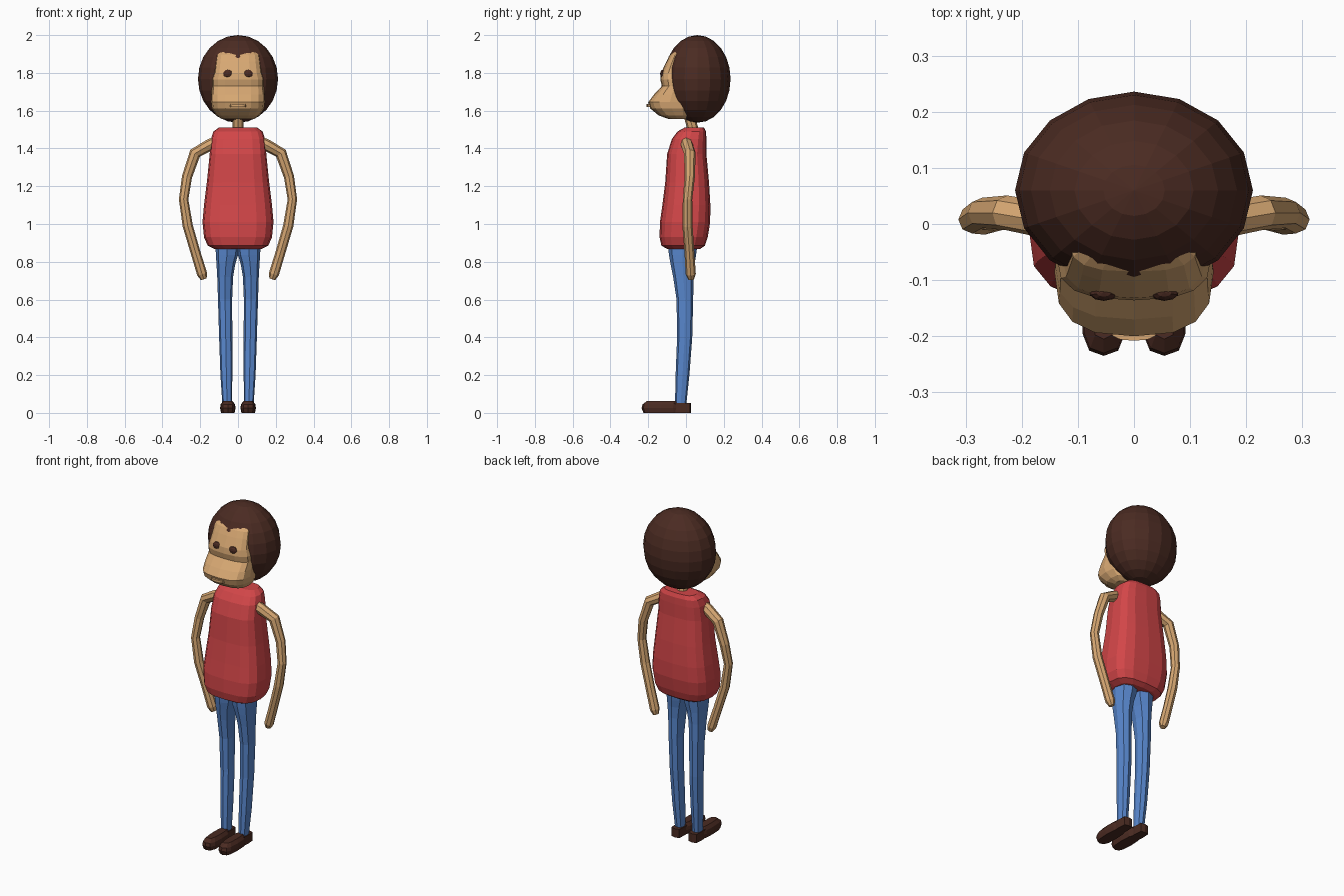
import bpy, bmesh, math
from mathutils import Vector


def material(name, rgb):
    m = bpy.data.materials.new(name)
    m.diffuse_color = (*rgb, 1)
    return m


SKIN = material("skin tan", (0.68, 0.39, 0.17))
HAIR = material("dark brown", (0.07, 0.024, 0.016))
RED = material("shirt red", (0.645, 0.061, 0.065))
BLUE = material("jeans blue", (0.098, 0.242, 0.61))


def finish(name, bm, mat, mirror=False):
    bmesh.ops.recalc_face_normals(bm, faces=bm.faces)
    me = bpy.data.meshes.new(name)
    bm.to_mesh(me)
    bm.free()
    me.materials.append(mat)
    ob = bpy.data.objects.new(name, me)
    bpy.context.collection.objects.link(ob)
    if mirror:
        ob.modifiers.new("mirror", 'MIRROR').use_mirror_merge = False
    return ob


def skin_rings(name, mat, rings, mirror=False):
    """Join point rings with quads and cap both ends."""
    bm = bmesh.new()
    vs = [[bm.verts.new(p) for p in ring] for ring in rings]
    n = len(vs[0])
    for a, b in zip(vs, vs[1:]):
        for i in range(n):
            j = (i + 1) % n
            bm.faces.new((a[i], a[j], b[j], b[i]))
    bm.faces.new(vs[0])
    bm.faces.new(vs[-1])
    return finish(name, bm, mat, mirror)


def unit_ring(n, p):
    pts = []
    for i in range(n):
        c, s = math.cos(2 * math.pi * i / n), math.sin(2 * math.pi * i / n)
        pts.append((math.copysign(abs(c) ** (2 / p), c), math.copysign(abs(s) ** (2 / p), s)))
    return pts


def loft(name, mat, sections, n=8, p=2.5, mirror=False):
    """Sections are (z, x0, x1, y0, y1) boxes holding a rounded outline."""
    rings = []
    for z, x0, x1, y0, y1 in sections:
        rings.append([((x0 + x1) / 2 + u * (x1 - x0) / 2, (y0 + y1) / 2 + v * (y1 - y0) / 2, z)
                      for u, v in unit_ring(n, p)])
    return skin_rings(name, mat, rings, mirror)


def tube(name, mat, path, n=8, mirror=False):
    """Path points are (x, y, z, radius), bending mainly in the xz plane."""
    pts = [Vector(q[:3]) for q in path]
    rings = []
    for i, c in enumerate(pts):
        t = (pts[min(i + 1, len(pts) - 1)] - pts[max(i - 1, 0)]).normalized()
        side = t.cross(Vector((0, 1, 0))).normalized()
        up = side.cross(t)
        rings.append([c + (side * u + up * v) * path[i][3] for u, v in unit_ring(n, 2)])
    return skin_rings(name, mat, rings, mirror)


def ball(name, mat, centre, radii, seg, rings, mirror=False):
    bm = bmesh.new()
    bmesh.ops.create_uvsphere(bm, u_segments=seg, v_segments=rings, radius=1)
    for v in bm.verts:
        v.co = Vector([c + r * k for c, r, k in zip(centre, radii, v.co)])
    return finish(name, bm, mat, mirror)


# Round hair
ball("hair", HAIR, (0, 0.06, 1.768), (0.212, 0.176, 0.232), 16, 12)

# Face with brow, muzzle and jaw: z, half width, front, back
face = [(1.555, 0.085, -0.09, 0.0), (1.575, 0.115, -0.145, 0.03), (1.612, 0.138, -0.19, 0.04),
        (1.645, 0.142, -0.20, 0.03), (1.685, 0.14, -0.17, 0.02), (1.73, 0.138, -0.128, 0.02),
        (1.765, 0.138, -0.136, 0.02), (1.80, 0.128, -0.132, 0.02), (1.86, 0.12, -0.104, 0.02),
        (1.895, 0.115, -0.085, 0.02), (1.91, 0.10, -0.07, 0.02)]
loft("face", SKIN, [(z, -w, w, f, b) for z, w, f, b in face], 16, 2.7)

# Mouth and eyes
loft("mouth", SKIN, [(1.62, -0.042, 0.042, -0.208, -0.17), (1.634, -0.042, 0.042, -0.208, -0.17)], 12)
ball("eyes", HAIR, (0.054, -0.122, 1.795), (0.026, 0.015, 0.022), 10, 6, True)

# Neck
loft("neck", SKIN, [(1.47, -0.03, 0.03, 0.015, 0.075), (1.62, -0.03, 0.03, -0.025, 0.035)], 8, 2)

# Shirt: z, half width, front, back
shirt = [(0.868, 0.125, -0.10, 0.075), (0.885, 0.16, -0.13, 0.10), (0.93, 0.18, -0.14, 0.115),
         (1.01, 0.188, -0.138, 0.128), (1.10, 0.18, -0.125, 0.129), (1.22, 0.165, -0.11, 0.122),
         (1.37, 0.15, -0.10, 0.108), (1.45, 0.143, -0.075, 0.108), (1.49, 0.13, -0.045, 0.106),
         (1.512, 0.10, -0.005, 0.095)]
loft("shirt", RED, [(z, -w, w, f, b) for z, w, f, b in shirt], 16, 3)

# Thin bent arms
tube("arms", SKIN, [(0.10, 0.0, 1.44, 0.03), (0.15, 0.005, 1.418, 0.032), (0.227, 0.02, 1.375, 0.031),
                    (0.27, 0.02, 1.25, 0.027), (0.288, 0.008, 1.13, 0.025), (0.266, 0.008, 0.99, 0.027),
                    (0.225, 0.018, 0.85, 0.026), (0.19, 0.025, 0.735, 0.027), (0.181, 0.027, 0.708, 0.016)],
     8, True)

# Jeans
loft("jeans_legs", BLUE, [(0.05, 0.032, 0.083, -0.058, 0.002), (0.20, 0.03, 0.093, -0.055, 0.018),
                          (0.40, 0.03, 0.10, -0.047, 0.033), (0.60, 0.031, 0.106, -0.05, 0.038),
                          (0.72, 0.026, 0.11, -0.068, 0.04), (0.79, 0.014, 0.114, -0.082, 0.046),
                          (0.835, 0.0, 0.117, -0.09, 0.053), (0.90, -0.01, 0.12, -0.098, 0.062)],
     8, 2.5, True)

# Shoes with narrower heels
loft("shoes", HAIR, [(0.0, 0.018, 0.09, -0.225, -0.03), (0.025, 0.013, 0.095, -0.235, -0.03),
                     (0.045, 0.016, 0.092, -0.23, -0.03), (0.064, 0.03, 0.078, -0.205, -0.04)],
     12, 3, True)
loft("heels", HAIR, [(0.0, 0.028, 0.086, -0.08, 0.026), (0.052, 0.028, 0.086, -0.08, 0.026)], 8, 6, True)
